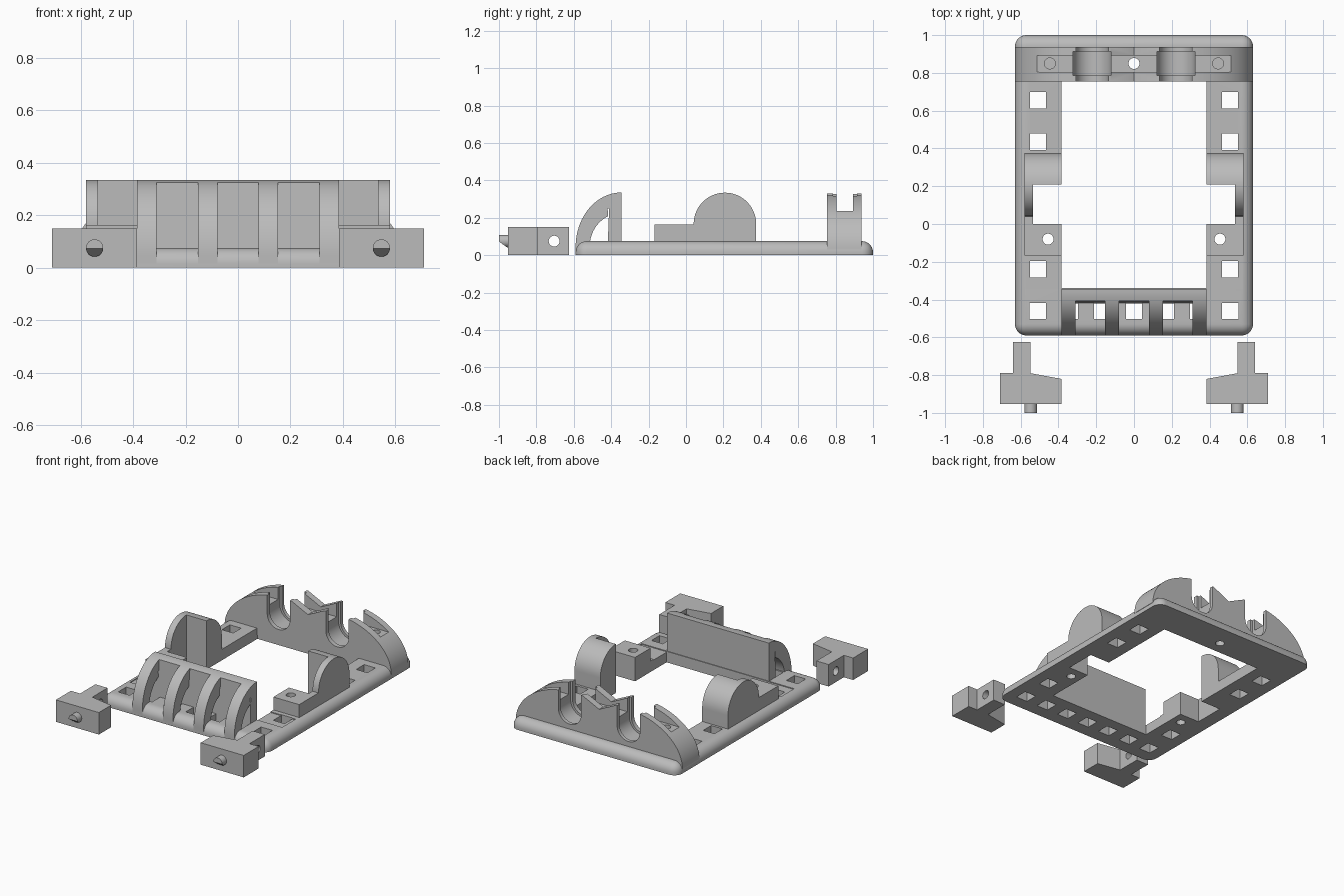
import bpy, bmesh
from math import cos, sin, pi

cube = bpy.data.objects.get("Cube")
if cube:
    bpy.data.objects.remove(cube, do_unlink=True)

grey = bpy.data.materials.new("plain grey")
grey.use_nodes = True
grey.diffuse_color = (0.5, 0.5, 0.5, 1)
grey.node_tree.nodes["Principled BSDF"].inputs["Base Color"].default_value = (0.5, 0.5, 0.5, 1)


def finish(name, bm):
    bmesh.ops.recalc_face_normals(bm, faces=bm.faces)
    mesh = bpy.data.meshes.new(name)
    bm.to_mesh(mesh)
    bm.free()
    mesh.materials.append(grey)
    obj = bpy.data.objects.new(name, mesh)
    bpy.context.collection.objects.link(obj)
    return obj


def prism(name, pts, axis, lo, hi):
    """Extrude a 2D outline along an axis; the outline uses the other two axes in order."""
    bm = bmesh.new()
    i = "xyz".index(axis)

    def at(p, d):
        c = list(p)
        c.insert(i, d)
        return c
    face = bm.faces.new([bm.verts.new(at(p, lo)) for p in pts])
    res = bmesh.ops.extrude_face_region(bm, geom=[face])
    move = [0, 0, 0]
    move[i] = hi - lo
    bmesh.ops.translate(bm, vec=move, verts=[v for v in res["geom"] if isinstance(v, bmesh.types.BMVert)])
    return finish(name, bm)


def rect(a0, a1, b0, b1):
    return [(a0, b0), (a1, b0), (a1, b1), (a0, b1)]


def box(name, x0, x1, y0, y1, z0, z1):
    return prism(name, rect(x0, x1, y0, y1), "z", z0, z1)


def arc(cx, cy, rx, ry, a0, a1, n=24):
    steps = [pi / 180 * (a0 + (a1 - a0) * i / n) for i in range(n + 1)]
    return [(cx + rx * cos(t), cy + ry * sin(t)) for t in steps]


def rod(name, cx, cy, r, axis, lo, hi):
    return prism(name, arc(cx, cy, r, r, 0, 350, 35), axis, lo, hi)


def boolean(obj, others, op="DIFFERENCE"):
    for other in others:
        other.hide_render = True
        mod = obj.modifiers.new("cut", "BOOLEAN")
        mod.operation, mod.solver, mod.object = op, "EXACT", other
        bpy.context.view_layer.objects.active = obj
        bpy.ops.object.modifier_apply(modifier=mod.name)
        bpy.data.objects.remove(other, do_unlink=True)


def smooth(obj):
    bpy.ops.object.select_all(action="DESELECT")
    obj.select_set(True)
    bpy.context.view_layer.objects.active = obj
    bpy.ops.object.shade_smooth_by_angle(angle=0.5)


def mx(s, x0, x1):
    return sorted((s * x0, s * x1))


TOP = 0.075

# Base frame with rounded rim
bm = bmesh.new()
bmesh.ops.create_cube(bm, size=1)
bmesh.ops.scale(bm, vec=(1.26, 1.59, TOP), verts=bm.verts)
bmesh.ops.translate(bm, vec=(0, 0.205, TOP / 2), verts=bm.verts)
rim = [e for e in bm.edges if max(v.co.z for v in e.verts) > 0.01]
bmesh.ops.bevel(bm, geom=rim, offset=0.06, segments=8, profile=0.5, affect="EDGES")
base = finish("base_frame", bm)

cuts = [box("opening", -0.385, 0.385, -0.34, 0.76, -1, 1)]
for s in (-1, 1):
    cuts.append(box("side_notch", *mx(s, 0.3, 0.535), 0, 0.21, -1, 1))
    cuts.append(box("recess", *mx(s, 0.38, 0.575), -0.345, -0.2, TOP - 0.006, 1))
    cuts.append(rod("round_hole", s * 0.455, -0.08, 0.029, "z", -1, 1))
    for y in (0.655, 0.435, -0.24):
        cuts.append(box("hole", *mx(s, 0.465, 0.55), y - 0.043, y + 0.043, -1, 1))
for i in range(-3, 4):
    x = i * 0.17
    cuts.append(box("hole", x - 0.043, x + 0.043, -0.503, -0.417, -1, 1))
cuts.append(rod("centre_hole", 0, 0.85, 0.029, "z", -1, 1))
boolean(base, cuts)
smooth(base)

# Front guard: back wall plus four curved ribs
outer = arc(-0.345, 0.045, 0.245, 0.29, 90, 180)
inner = arc(-0.345, 0.045, 0.17, 0.18, 180, 115)
wall = prism("guard_wall", [p for p in outer if p[0] > -0.42] + [(-0.42, 0.01), (-0.345, 0.01)],
             "x", -0.385, 0.385)
smooth(wall)
ribs = outer + [(-0.59, 0.005), (-0.515, 0.005)] + inner + [(-0.419, 0.25), (-0.345, 0.25)]
for i in range(4):
    x = -0.3475 + i * 0.2317
    smooth(prism("guard_rib", ribs, "x", x - 0.0375, x + 0.0375))

# Side supports: half-round cheek with a thick rear half, and a low drilled block
for s, side in ((-1, "right"), (1, "left")):
    dome = arc(0.208, 0.167, 0.167, 0.167, 0, 180, 32)
    thin = prism(side + "_cheek", dome + [(0.041, 0.02), (0.375, 0.02)], "x", *mx(s, 0.535, 0.58))
    smooth(thin)
    half = arc(0.208, 0.167, 0.167, 0.167, 0, 90, 16)
    thick = prism(side + "_cheek_block", half + [(0.208, 0.002), (0.375, 0.002)], "x", *mx(s, 0.385, 0.535))
    smooth(thick)
    low = box(side + "_low_block", *mx(s, 0.385, 0.58), -0.168, 0.041, 0.002, 0.163)
    boolean(low, [box("notch", *mx(s, 0.3, 0.535), 0, 0.2, -1, 1),
                  rod("drill", s * 0.455, -0.08, 0.029, "z", -1, 1)])
    smooth(low)

# Rear cradle: arched bar with V dip, lengthwise channel and two stepped U slots
right_side = arc(0.2, 0.03, 0.43, 0.3, 0, 90, 28)
left_side = [(-x, z) for x, z in reversed(right_side)]
dip = [(0.125, 0.33), (0, 0.27), (-0.125, 0.33)]
cradle = prism("rear_cradle", right_side + dip + left_side, "y", 0.755, 0.938)


def u_slot(name, x, r, y0, y1):
    return prism(name, [(x + r, 0.6)] + [(x - r, 0.6)] + arc(x, 0.195, r, r, 180, 360), "y", y0, y1)


cuts = [box("channel", -0.7, 0.7, 0.805, 0.893, 0.235, 1),
        rod("centre_hole", 0, 0.85, 0.029, "z", -1, 1)]
for s in (-1, 1):
    cuts.append(u_slot("slot", s * 0.222, 0.086, 0.5, 1.2))
    cuts.append(u_slot("slot_groove", s * 0.222, 0.101, 0.785, 0.913))
    cuts.append(rod("screw_hole", s * 0.445, 0.85, 0.029, "z", 0.05, 1))
boolean(cradle, cuts)
smooth(cradle)

# Loose latches with a drilled tongue and a chamfered pin
for s, side in ((-1, "right"), (1, "left")):
    plan = [(0.385, -0.952), (0.71, -0.952), (0.71, -0.79), (0.64, -0.79), (0.64, -0.625),
            (0.548, -0.625), (0.548, -0.79), (0.385, -0.82)]
    latch = prism(side + "_latch", [(s * x, y) for x, y in plan], "z", 0, 0.15)
    boolean(latch, [rod("drill", -0.705, 0.075, 0.029, "x", -1, 1)])
    smooth(latch)
    pin = rod(side + "_latch_pin", s * 0.547, 0.075, 0.033, "y", -1.0, -0.94)
    boolean(pin, [prism("chamfer", [(-1.01, 0.08), (-0.952, 0.038), (-0.952, 0), (-1.01, 0)], "x", -1, 1)])
    smooth(pin)
